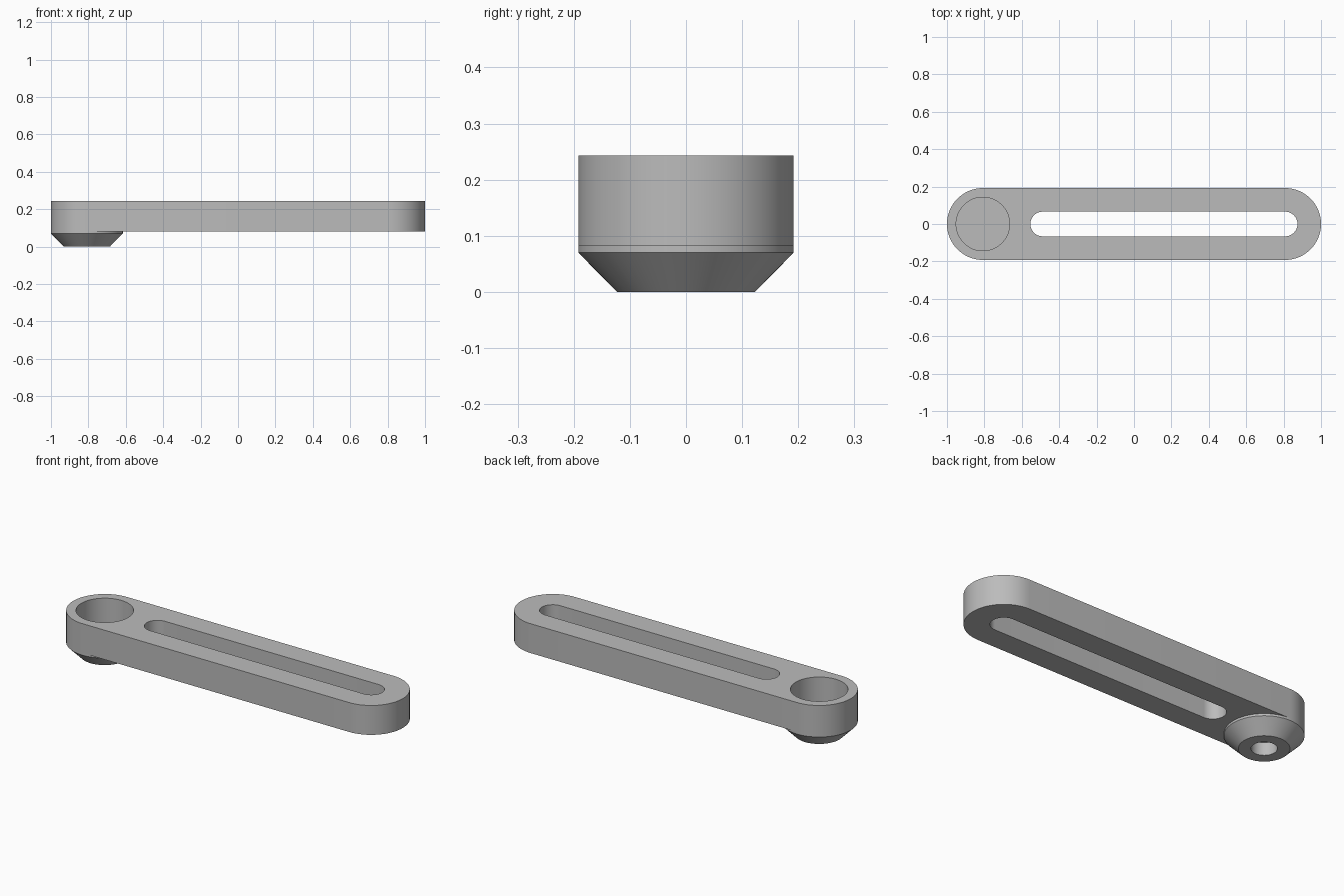
import bpy, bmesh, math

cube = bpy.data.objects.get("Cube")
if cube:
    bpy.data.objects.remove(cube)

END = 0.808            # distance of the end centres from the middle
RADIUS = 0.192         # rounded end radius
BOTTOM, TOP = 0.082, 0.243
STEPS = 32             # segments per half circle

grey = bpy.data.materials.new("plain grey")
grey.use_nodes = True
colour = (0.5, 0.5, 0.5, 1)
grey.diffuse_color = colour
grey.node_tree.nodes["Principled BSDF"].inputs["Base Color"].default_value = colour


def finish(name, bm):
    """Turn a bmesh into a smooth-shaded object with sharp edges."""
    bmesh.ops.recalc_face_normals(bm, faces=bm.faces)
    mesh = bpy.data.meshes.new(name)
    bm.to_mesh(mesh)
    bm.free()
    mesh.materials.append(grey)
    obj = bpy.data.objects.new(name, mesh)
    bpy.context.collection.objects.link(obj)
    bpy.ops.object.select_all(action="DESELECT")
    obj.select_set(True)
    bpy.context.view_layer.objects.active = obj
    bpy.ops.object.shade_smooth_by_angle(angle=math.radians(30))
    return obj


def rounded_slot(x0, x1, r):
    """Outline of two half circles; a full circle when x0 equals x1."""
    points = []
    for cx, start in ((x1, -math.pi / 2), (x0, math.pi / 2)):
        last = STEPS if x0 == x1 else STEPS + 1
        for i in range(last):
            a = start + math.pi * i / STEPS
            points.append((cx + r * math.cos(a), r * math.sin(a)))
    return points


# Slotted bar: outer outline with the long slot and round pocket as holes
bm = bmesh.new()
edges = []
for outline in (rounded_slot(-END, END, RADIUS),
                rounded_slot(-0.488, END, 0.066),
                rounded_slot(-END, -END, 0.143)):
    verts = [bm.verts.new((x, y, BOTTOM)) for x, y in outline]
    edges += [bm.edges.new((verts[i - 1], v)) for i, v in enumerate(verts)]
bmesh.ops.triangle_fill(bm, edges=edges, use_beauty=True, normal=(0, 0, 1))
result = bmesh.ops.extrude_face_region(bm, geom=bm.faces[:], use_keep_orig=True)
raised = [g for g in result["geom"] if isinstance(g, bmesh.types.BMVert)]
bmesh.ops.translate(bm, verts=raised, vec=(0, 0, TOP - BOTTOM))
bmesh.ops.dissolve_limit(bm, angle_limit=0.001, verts=bm.verts, edges=bm.edges)
finish("slotted_bar", bm)

# Tapered foot: revolved, with a blind bolt hole below and the pocket floor above
profile = [(0, 0.07), (0.063, 0.07), (0.063, 0), (0.123, 0),
           (RADIUS, 0.07), (RADIUS, BOTTOM), (0.143, BOTTOM), (0, BOTTOM)]
bm = bmesh.new()
verts = [bm.verts.new((r, 0, z)) for r, z in profile]
edges = [bm.edges.new(pair) for pair in zip(verts, verts[1:])]
bmesh.ops.spin(bm, geom=verts + edges, cent=(0, 0, 0), axis=(0, 0, 1),
               angle=math.tau, steps=2 * STEPS, use_merge=True)
bmesh.ops.remove_doubles(bm, verts=bm.verts, dist=0.0001)
foot = finish("tapered_foot", bm)
foot.location.x = -END
